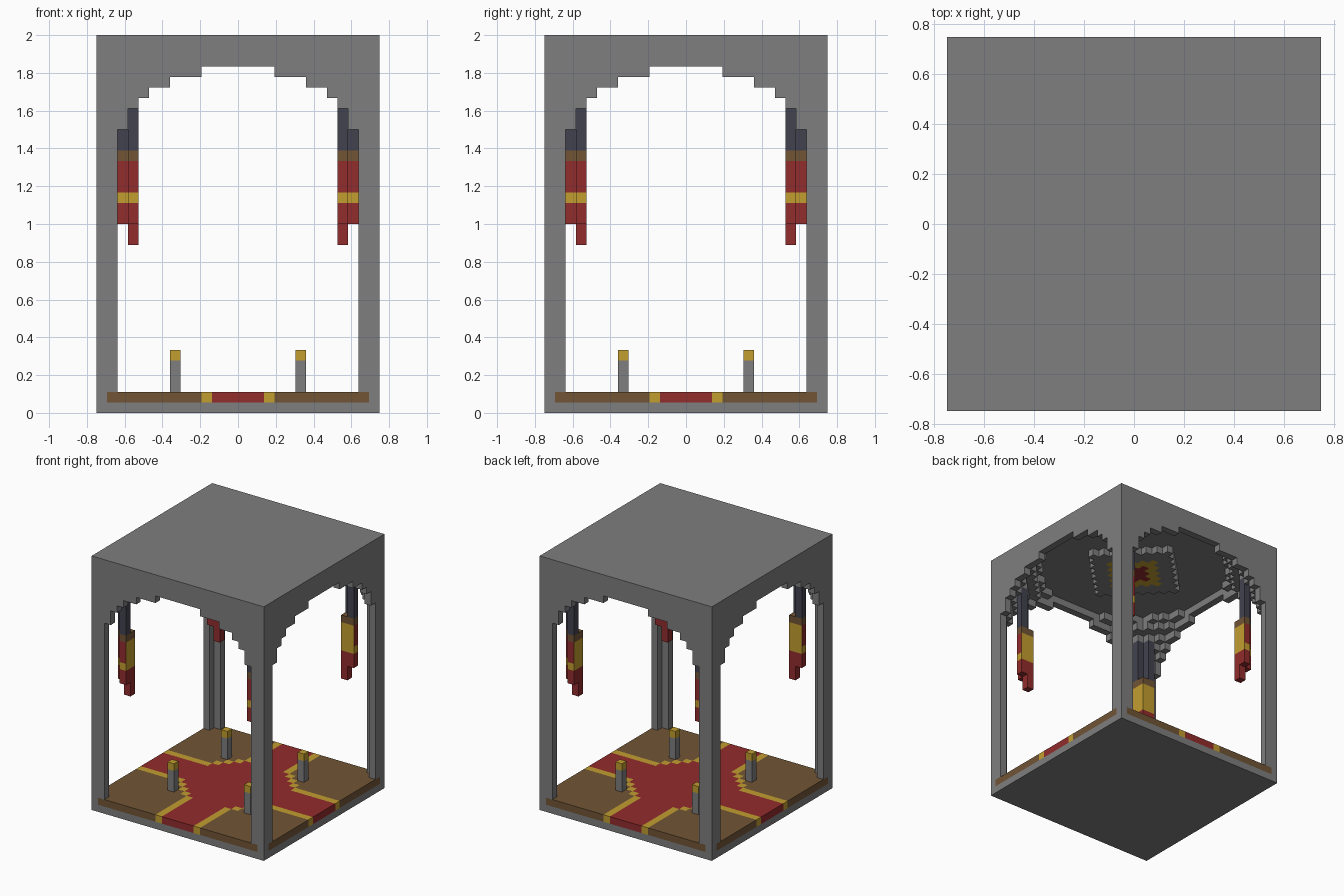
import bpy
import bmesh
import math
from mathutils import Vector

if "Cube" in bpy.data.objects:
    bpy.data.objects.remove(bpy.data.objects["Cube"], do_unlink=True)

UNIT = 2 / 36          # edge of one block
EDGE = 13              # outermost block index on each side
TOP = 36               # height in blocks
SPAN = range(-EDGE, EDGE + 1)
CORNERS = [(sx, sy) for sx in (-1, 1) for sy in (-1, 1)]


def material(name, color):
    m = bpy.data.materials.new(name)
    m.use_nodes = True
    m.diffuse_color = (*color, 1)
    bsdf = m.node_tree.nodes["Principled BSDF"]
    bsdf.inputs["Base Color"].default_value = (*color, 1)
    bsdf.inputs["Roughness"].default_value = 0.9
    return m


STONE, WOOD, RED, GOLD, IRON = range(5)
MATERIALS = [
    material("grey stone", (0.21, 0.21, 0.21)),
    material("brown wood", (0.165, 0.09, 0.036)),
    material("red cloth", (0.29, 0.025, 0.026)),
    material("gold", (0.54, 0.34, 0.028)),
    material("dark iron", (0.055, 0.055, 0.08)),
]

AXES = [Vector(d) for d in ((1, 0, 0), (0, 1, 0), (0, 0, 1))]


def build_blocks(name, cells, paint):
    """Skin a set of unit blocks; paint(x, y, z, normal) gives the colour."""
    cells = set(cells)
    bm = bmesh.new()
    corners = {}

    def corner(p):
        key = tuple(round(c * 2) for c in p)
        if key not in corners:
            corners[key] = bm.verts.new(p * UNIT)
        return corners[key]

    for x, y, z in cells:
        centre = Vector((x, y, z + 0.5))
        for i in range(3):
            for sign in (-1, 1):
                n = AXES[i] * sign
                if (x + int(n.x), y + int(n.y), z + int(n.z)) in cells:
                    continue
                u = AXES[(i + 1) % 3] / 2
                v = AXES[(i + 2) % 3] / 2 * sign
                mid = centre + n / 2
                face = bm.faces.new([corner(mid + q) for q in
                                     (-u - v, u - v, u + v, v - u)])
                face.material_index = paint(x, y, z, n)
    mesh = bpy.data.meshes.new(name)
    bm.to_mesh(mesh)
    bm.free()
    for m in MATERIALS:
        mesh.materials.append(m)
    obj = bpy.data.objects.new(name, mesh)
    bpy.context.collection.objects.link(obj)
    return obj


def plain(index):
    return lambda x, y, z, n: index


def stack(x, y, low, high):
    return [(x, y, z) for z in range(low, high)]


# Stone base slab
build_blocks("base_slab", [(x, y, 0) for x in SPAN for y in SPAN], plain(STONE))


# Wooden floor with a gold-edged cross carpet widening at the middle
def floor_color(x, y, z, n):
    near, far = sorted((abs(x), abs(y)))
    if near + far == 10 and near >= 3 or near == 3 and far > 7:
        return GOLD
    if near < 3 or near + far < 10:
        return RED
    return WOOD


build_blocks("floor", [(x, y, 1) for x in SPAN for y in SPAN
                       if abs(x) + abs(y) < 2 * EDGE], floor_color)


# Canopy with a stepped dome hollowed out of its underside
def dome_height(x, y):
    r = math.hypot(x, y)
    steps = ((12.8, 34), (13.45, 33), (14.5, 32), (15.5, 31), (16.1, 30), (16.7, 29))
    return next((h for limit, h in steps if r < limit), 27)


canopy = [c for x in SPAN for y in SPAN for c in stack(x, y, dome_height(x, y), TOP)]
build_blocks("canopy", canopy, plain(STONE))


# Diamond boss with a painted centre
def boss_color(x, y, z, n):
    d = abs(x) + abs(y)
    return RED if d <= 2 else GOLD if d <= 4 else STONE


build_blocks("ceiling_boss", [(x, y, 33) for x in SPAN for y in SPAN
                              if abs(x) + abs(y) <= 7], boss_color)

for sx, sy in CORNERS:
    tag = ("back" if sy > 0 else "front") + ("_left" if sx > 0 else "_right")

    # L-shaped corner column
    column = (stack(sx * EDGE, sy * EDGE, 1, 27)
              + stack(sx * (EDGE - 1), sy * EDGE, 2, 27)
              + stack(sx * EDGE, sy * (EDGE - 1), 2, 27))
    build_blocks(tag + "_column", column, plain(STONE))

    # Floor post with a gold cap
    build_blocks(tag + "_post", stack(sx * 6, sy * 6, 2, 6),
                 lambda x, y, z, n: GOLD if z == 5 else STONE)

    # Iron hangers holding the banner
    arms = ((sx * 10, sy * 11), (sx * 11, sy * 10))
    build_blocks(tag + "_hanger", [c for a in arms for c in stack(*a, 25, 31)],
                 plain(IRON))

    # Banner with rod, gold stripe and gold panel towards the middle
    def banner_color(x, y, z, n):
        inward = n.x * sx + n.y * sy < 0
        if z == 24:
            return WOOD
        if z == 20 or (inward and 20 < z < 24):
            return GOLD
        return RED

    banner = [c for a in arms for c in stack(*a, 18, 25)]
    banner += stack(sx * 10, sy * 10, 16, 25)
    build_blocks(tag + "_banner", banner, banner_color)
